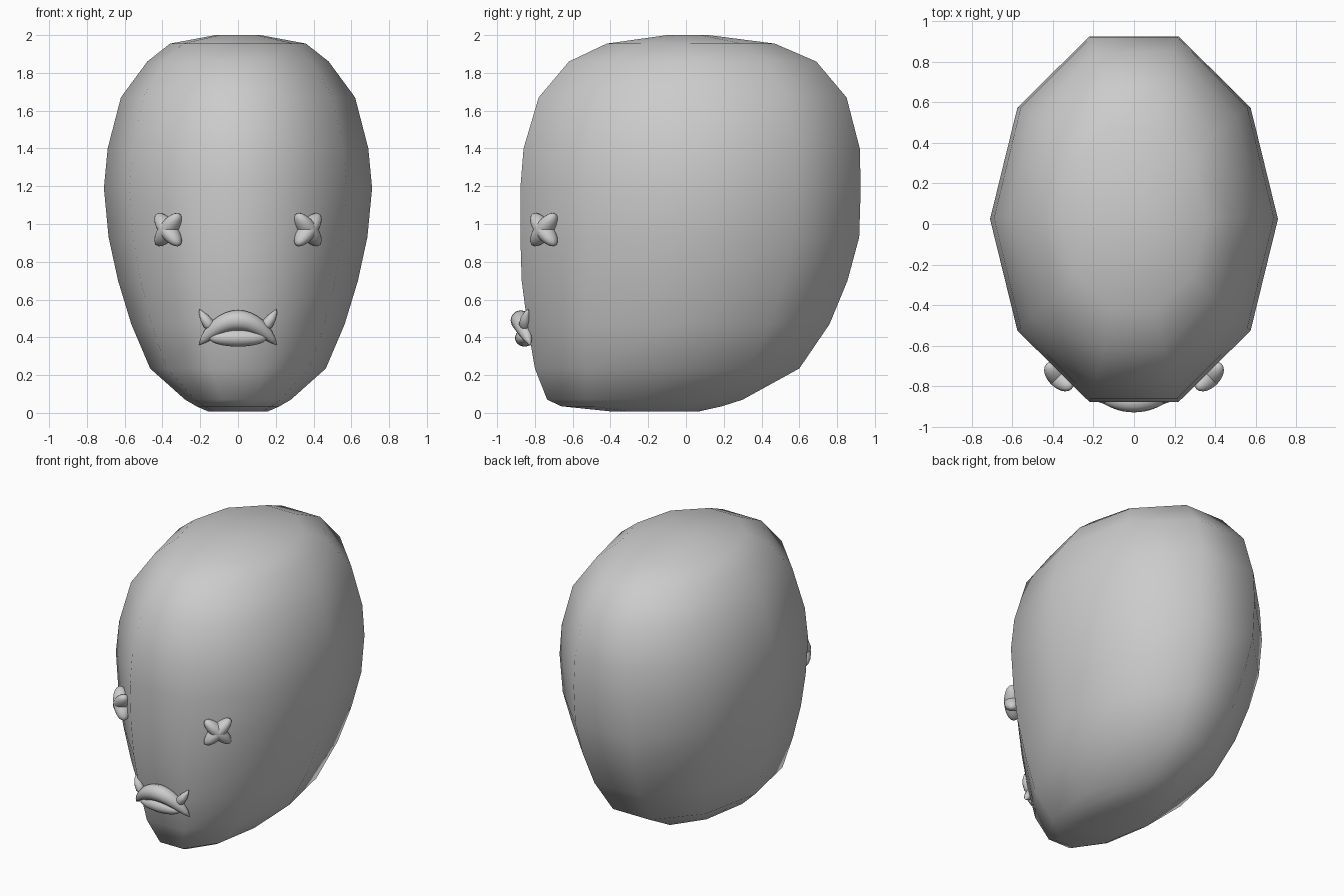
import bpy, bmesh, math
from mathutils import Vector, Matrix

if "Cube" in bpy.data.objects:
    bpy.data.objects.remove(bpy.data.objects["Cube"])


def add_object(name, bm):
    bmesh.ops.recalc_face_normals(bm, faces=bm.faces)
    for f in bm.faces:
        f.smooth = True
    mesh = bpy.data.meshes.new(name)
    bm.to_mesh(mesh)
    bm.free()
    ob = bpy.data.objects.new(name, mesh)
    bpy.context.collection.objects.link(ob)
    return ob


def loft(bm, rings):
    loops = [[bm.verts.new(p) for p in ring] for ring in rings]
    for a, b in zip(loops, loops[1:]):
        n = len(a)
        for i in range(n):
            bm.faces.new((a[i], a[(i + 1) % n], b[(i + 1) % n], b[i]))
    bm.faces.new(loops[0])
    bm.faces.new(loops[-1])


def ellipsoid(bm, matrix, radii):
    bmesh.ops.create_uvsphere(bm, u_segments=20, v_segments=12, radius=1,
                              matrix=matrix @ Matrix.Diagonal((*radii, 1)))


def tapered_tube(bm, stations, sides=12):
    # stations: (x, y, z, radius) along the path
    pts = [Vector(s[:3]) for s in stations]
    rings = []
    for i, s in enumerate(stations):
        t = (pts[min(i + 1, len(pts) - 1)] - pts[max(i - 1, 0)]).normalized()
        u = Vector((0, 1, 0))
        u = (u - t * u.dot(t)).normalized()
        v = t.cross(u)
        rings.append([pts[i] + s[3] * (u * math.cos(a) + v * math.sin(a))
                      for a in (2 * math.pi * k / sides for k in range(sides))])
    loft(bm, rings)


# Head: ten-sided rings as (z, half width, front y, back y)
levels = [(0.008, .16, -.40, .07), (.035, .22, -.66, .19), (.07, .28, -.735, .30),
          (.235, .465, -.80, .60), (.47, .565, -.84, .76), (.70, .635, -.87, .855),
          (.93, .685, -.877, .917), (1.19, .71, -.877, .925), (1.40, .69, -.86, .92),
          (1.67, .62, -.78, .85), (1.86, .48, -.62, .69), (1.955, .36, -.42, .47),
          (2.0, .12, -.10, .12)]
half = [(.31, -1), (.81, -.61), (1, 0), (.81, .61), (.31, 1)]
outline = half + [(-x, y) for x, y in reversed(half)]
bm = bmesh.new()
loft(bm, [[(x * w, (f + b) / 2 + y * (b - f) / 2, z) for x, y in outline]
          for z, w, f, b in levels])
add_object("head", bm)

# Eyes: two crossed ellipsoids lying on the slanted cheek faces
for side, label in ((1, "left"), (-1, "right")):
    bm = bmesh.new()
    base = Matrix.Translation((.37 * side, -.752, .97)) @ Matrix.Rotation(side * math.pi / 4, 4, 'Z')
    for tilt in (1, -1):
        ellipsoid(bm, base @ Matrix.Rotation(tilt * math.pi / 4, 4, 'Y'), (.117, .055, .045))
    add_object(label + "_eye", bm)

# Upper lip: arched tube tapering to drooping corners
bm = bmesh.new()
path = []
for i in range(17):
    t = -1 + i / 8
    path.append((.205 * t, -.875 + .05 * t * t, .49 - .13 * t * t,
                 .004 + .05 * (1 - t * t) ** .7))
tapered_tube(bm, path)
add_object("upper_lip", bm)

# Lower lip
bm = bmesh.new()
ellipsoid(bm, Matrix.Translation((0, -.855, .397)), (.155, .05, .046))
add_object("lower_lip", bm)

# Upturned mouth corners
for side, label in ((1, "left"), (-1, "right")):
    bm = bmesh.new()
    tapered_tube(bm, [(side * .135, -.85, .44, .015), (side * .155, -.855, .47, .03),
                      (side * .178, -.85, .503, .025), (side * .195, -.842, .53, .013),
                      (side * .203, -.835, .548, .002)])
    add_object(label + "_mouth_corner", bm)
